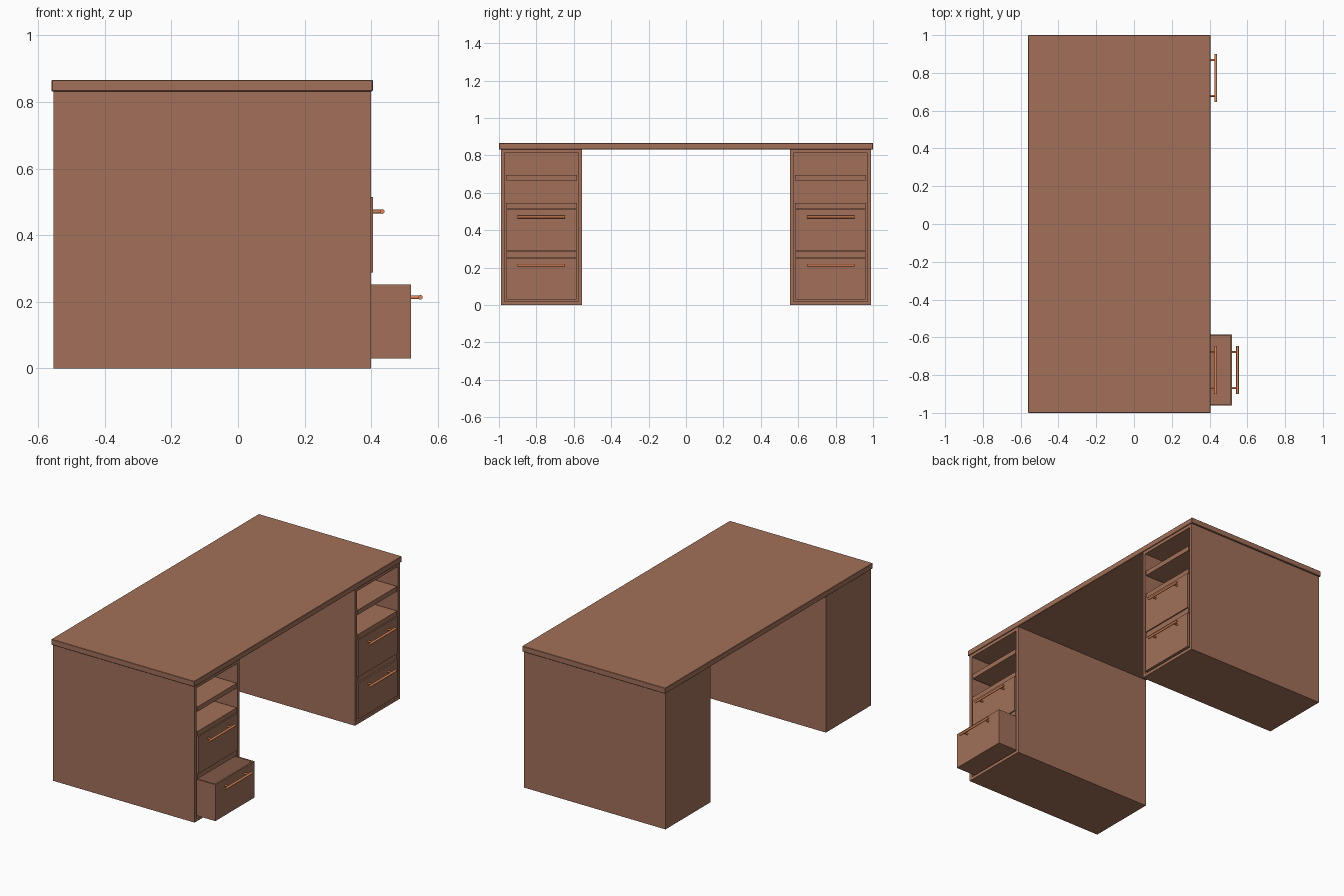
import bpy, bmesh
from mathutils import Matrix, Vector

if "Cube" in bpy.data.objects:
    bpy.data.objects.remove(bpy.data.objects["Cube"])


def material(name, color):
    m = bpy.data.materials.new(name)
    m.diffuse_color = color
    m.use_nodes = True
    m.node_tree.nodes["Principled BSDF"].inputs["Base Color"].default_value = m.diffuse_color
    return m


WOOD = material("brown_wood", (0.36, 0.16, 0.10, 1))
COPPER = material("copper", (0.72, 0.24, 0.10, 1))


def add_box(bm, x0, x1, y0, y1, z0, z1):
    size = Vector((x1 - x0, y1 - y0, z1 - z0))
    mid = Vector((x0 + x1, y0 + y1, z0 + z1)) / 2
    bmesh.ops.create_cube(bm, size=1, matrix=Matrix.Translation(mid) @ Matrix.Diagonal((*size, 1)))


def add_rod(bm, a, b, r, sides=16):
    a, b = Vector(a), Vector(b)
    rot = (b - a).to_track_quat('Z', 'Y').to_matrix().to_4x4()
    bmesh.ops.create_cone(bm, cap_ends=True, segments=sides, radius1=r, radius2=r,
                          depth=(b - a).length, matrix=Matrix.Translation((a + b) / 2) @ rot)


def finish(name, bm, mat, smooth=False, bevel=0):
    me = bpy.data.meshes.new(name)
    bm.to_mesh(me)
    bm.free()
    me.materials.append(mat)
    ob = bpy.data.objects.new(name, me)
    bpy.context.collection.objects.link(ob)
    if bevel:
        mod = ob.modifiers.new("soft_edges", 'BEVEL')
        mod.width, mod.segments = bevel, 1
    if smooth:
        bpy.context.view_layer.objects.active = ob
        ob.select_set(True)
        bpy.ops.object.shade_smooth_by_angle()
        ob.select_set(False)
    return ob


def box_object(name, *dims, bevel=0):
    bm = bmesh.new()
    add_box(bm, *dims)
    return finish(name, bm, WOOD, bevel=bevel)


BACK, FRONT = -0.555, 0.40     # cabinet depth along x
HALF_OUT, HALF_IN = 0.217, 0.190  # cabinet half widths, outside and inside


def cabinet(side, yc):
    # Open-fronted shell with panel thickness, hollowed from a solid block
    bm = bmesh.new()
    add_box(bm, BACK, FRONT, yc - HALF_OUT, yc + HALF_OUT, 0, 0.832)
    front = max(bm.faces, key=lambda f: f.calc_center_median().x)
    bmesh.ops.inset_individual(bm, faces=[front], thickness=HALF_OUT - HALF_IN)
    depth = FRONT - BACK - 0.027
    new = bmesh.ops.extrude_discrete_faces(bm, faces=[front])["faces"]
    bmesh.ops.translate(bm, verts=new[0].verts, vec=(-depth, 0, 0))
    finish(side + "_cabinet", bm, WOOD)
    # Shelves and the rail between drawers
    for name, z0, z1 in (("upper_shelf", 0.666, 0.695), ("lower_shelf", 0.516, 0.545),
                         ("drawer_divider", 0.255, 0.286)):
        box_object(f"{side}_{name}", BACK + 0.027, FRONT, yc - HALF_IN, yc + HALF_IN, z0, z1)


def drawer(name, yc, z0, z1, handle_z, x_front):
    # Open-topped tray
    w, x_back = HALF_IN - 0.002, x_front - 0.90
    bm = bmesh.new()
    add_box(bm, x_back, x_front, yc - w, yc + w, z0, z1)
    top = max(bm.faces, key=lambda f: f.calc_center_median().z)
    bmesh.ops.inset_individual(bm, faces=[top], thickness=0.013)
    new = bmesh.ops.extrude_discrete_faces(bm, faces=[top])["faces"]
    bmesh.ops.translate(bm, verts=new[0].verts, vec=(0, 0, -(z1 - z0 - 0.013)))
    finish(name, bm, WOOD)
    # Bar handle on two posts
    bm = bmesh.new()
    xb = x_front + 0.028
    add_rod(bm, (xb, yc - 0.127, handle_z), (xb, yc + 0.127, handle_z), 0.007)
    for s in (-1, 1):
        add_rod(bm, (x_front - 0.002, yc + s * 0.095, handle_z),
                (xb, yc + s * 0.095, handle_z), 0.0055)
    finish(name + "_handle", bm, COPPER, smooth=True)


# Desktop
box_object("desktop", -0.56, 0.405, -1, 1, 0.832, 0.866, bevel=0.002)

# Two drawer cabinets; the near one has its bottom drawer pulled out
for side, yc, open_x in (("near", -0.773, 0.52), ("far", 0.773, 0.405)):
    cabinet(side, yc)
    drawer(side + "_top_drawer", yc, 0.288, 0.514, 0.471, 0.405)
    drawer(side + "_bottom_drawer", yc, 0.030, 0.252, 0.213, open_x)
